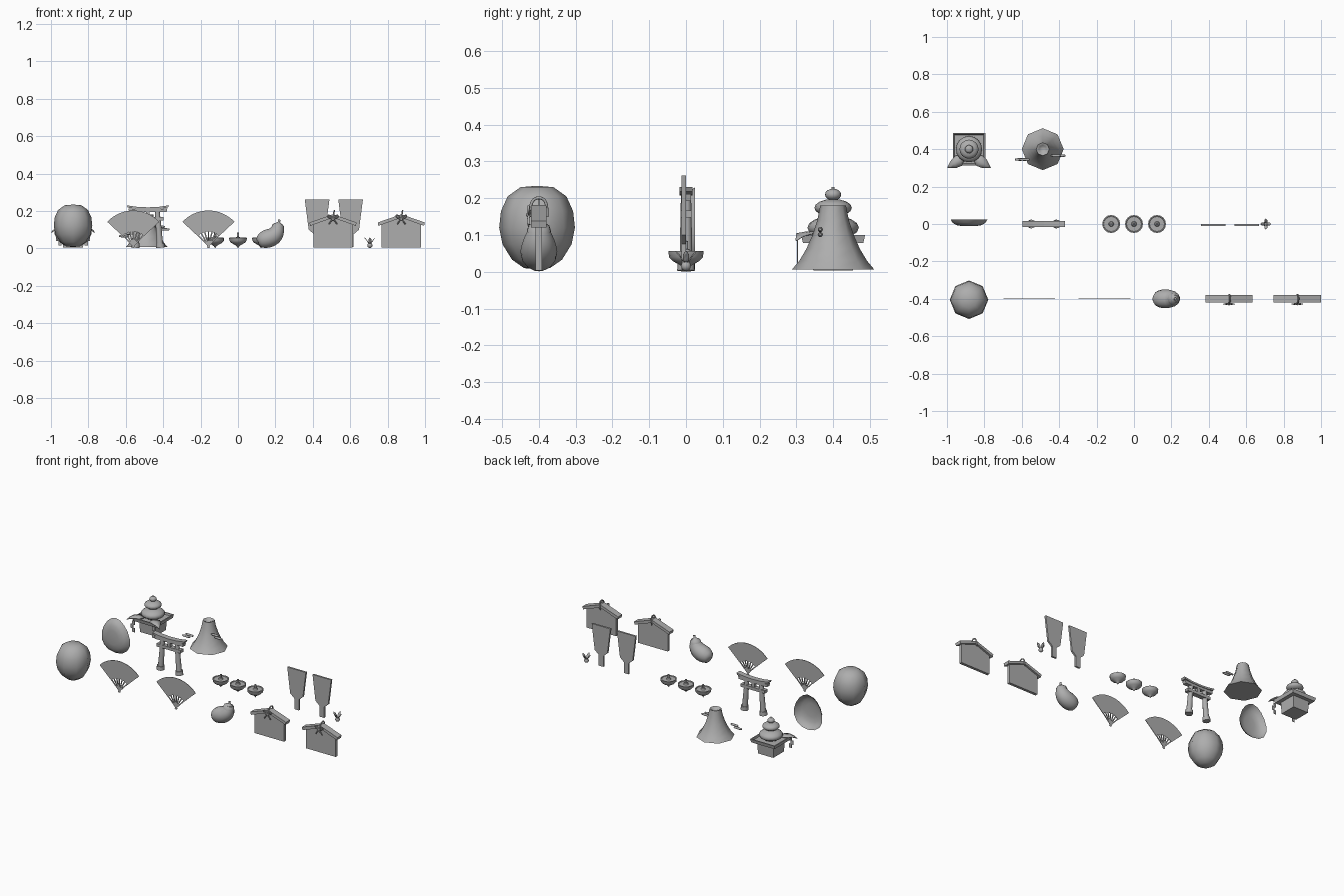
import bpy, bmesh, math
from mathutils import Vector, Matrix

if "Cube" in bpy.data.objects:
    bpy.data.objects.remove(bpy.data.objects["Cube"], do_unlink=True)

grey = bpy.data.materials.new("plain_grey")
grey.use_nodes = True
grey.diffuse_color = (0.42, 0.42, 0.42, 1)
grey.node_tree.nodes["Principled BSDF"].inputs["Base Color"].default_value = (0.42, 0.42, 0.42, 1)


def finish(obj, angle):
    bpy.ops.object.select_all(action="DESELECT")
    obj.select_set(True)
    bpy.context.view_layer.objects.active = obj
    if obj.type == "CURVE":
        bpy.ops.object.convert(target="MESH")
        obj = bpy.context.object
    obj.data.materials.clear()
    obj.data.materials.append(grey)
    if angle:
        bpy.ops.object.shade_smooth_by_angle(angle=math.radians(angle))
    return obj


def add_mesh(name, verts, faces, loc=(0, 0, 0), angle=0):
    me = bpy.data.meshes.new(name)
    me.from_pydata([tuple(v) for v in verts], [], faces)
    bm = bmesh.new()
    bm.from_mesh(me)
    bmesh.ops.remove_doubles(bm, verts=bm.verts, dist=1e-5)
    bmesh.ops.recalc_face_normals(bm, faces=bm.faces)
    bm.to_mesh(me)
    bm.free()
    obj = bpy.data.objects.new(name, me)
    bpy.context.collection.objects.link(obj)
    obj.location = loc
    return finish(obj, angle)


def lathe(name, profile, loc, seg=8, turn=0.0, angle=60, shape=None):
    """Spin an (r, z) profile round z; shape optionally remaps each point."""
    verts, faces = [], []
    for r, z in profile:
        for i in range(seg):
            a = turn + math.tau * i / seg
            v = Vector((r * math.cos(a), r * math.sin(a), z))
            verts.append(shape(v) if shape else v)
    for j in range(len(profile) - 1):
        for i in range(seg):
            k = (i + 1) % seg
            faces.append((j * seg + i, j * seg + k, (j + 1) * seg + k, (j + 1) * seg + i))
    return add_mesh(name, verts, faces, loc, angle)


def ball(name, loc, r, h, seg=16):
    prof = [(r * math.sin(math.pi * i / 8), -h * math.cos(math.pi * i / 8)) for i in range(9)]
    return lathe(name, prof, loc, seg)


def prism(name, outline, depth, loc):
    """Extrude an (x, z) outline along y, centred on loc."""
    n = len(outline)
    verts = [(x, s * depth / 2, z) for s in (-1, 1) for x, z in outline]
    faces = [tuple(range(n)), tuple(range(n, 2 * n))]
    faces += [(i, (i + 1) % n, n + (i + 1) % n, n + i) for i in range(n)]
    return add_mesh(name, verts, faces, loc)


def mirror_outline(half):
    return half + [(-x, z) for x, z in reversed(half) if abs(x) > 1e-6]


def tube(name, pts, radii, loc, res=3):
    """Smooth round sweep through points with a radius at each one."""
    cu = bpy.data.curves.new(name, "CURVE")
    cu.dimensions, cu.bevel_depth, cu.bevel_resolution = "3D", 1.0, res
    cu.use_fill_caps = True
    sp = cu.splines.new("NURBS")
    sp.points.add(len(pts) - 1)
    for p, co, r in zip(sp.points, pts, radii):
        p.co, p.radius = (*co, 1), r
    sp.order_u, sp.use_endpoint_u, sp.resolution_u = min(3, len(pts)), True, 5
    obj = bpy.data.objects.new(name, cu)
    bpy.context.collection.objects.link(obj)
    obj.location = loc
    return finish(obj, 50)


def leaf(name, loc, heading, rows):
    """Bent leaf: rows of (distance, half width, height) along a heading."""
    rot = Matrix.Rotation(heading, 3, "Z")
    verts, faces = [], []
    for d, w, z in rows:
        verts += [rot @ Vector((d, s * w, z + (0 if s else w * 0.15))) for s in (-1, 0, 1)]
    for j in range(len(rows) - 1):
        for i in (0, 1):
            a = 3 * j + i
            faces.append((a, a + 1, a + 4, a + 3))
    obj = add_mesh(name, verts, faces, loc, 50)
    mod = obj.modifiers.new("thickness", "SOLIDIFY")
    mod.thickness = 0.003


# Round wishing doll
lathe("round_doll", [(0, .007), (.035, .01), (.068, .033), (.094, .075), (.103, .12),
                     (.098, .165), (.08, .205), (.045, .23), (0, .234)], (-.882, -.405, 0))

# Face mask: an egg-shaped shell, open at the back
def mask_shape(v):
    return Vector((v.x * .099 * (1 - .2 * v.y), v.z, v.y * .112))


lathe("face_mask", [(0, -.012), (.4, -.011), (.68, -.006), (.88, .006), (1, .025)],
      (-.882, 0, .118), 16, shape=mask_shape)

# Folding fans
SPREAD = math.radians(47)
def polar(r, a):
    return (r * math.sin(a), r * math.cos(a))


for side, x in (("left", -.158), ("right", -.56)):
    steps = [SPREAD * (i / 8 - 1) for i in range(17)]
    paper = [polar(.19, a) for a in steps] + [polar(.078, a) for a in reversed(steps)]
    prism(f"{side}_fan_paper", paper, .003, (x, -.4, .012))
    for i in range(7):
        a = SPREAD * (i - 3) / 3 * .93
        rib = Vector((math.cos(a), -math.sin(a))) * .0035
        ends = [Vector(polar(r, a)) for r in (-.01, .08)]
        prism(f"{side}_fan_rib_{i}", [ends[0] - rib, ends[0] + rib, ends[1] + rib, ends[1] - rib],
              .003, (x, -.4, .012))

# Aubergine with its cap
tube("aubergine", [(-.072, 0, .04), (-.07, 0, .042), (-.035, 0, .046), (.015, 0, .062),
                   (.04, 0, .1), (.046, 0, .13)], [.004, .03, .05, .05, .038, .02],
     (.175, -.4, 0), 5)
cap = lathe("aubergine_cap", [(.034, -.012), (.03, .002), (.012, .014), (.006, .018),
                              (.007, .032), (0, .032)], (.215, -.4, .122), 10)
cap.rotation_euler.y = .2

# Wooden wish plaques with roof and cord
for side, x in (("left", .873), ("right", .508)):
    at = (x, -.4, 0)
    prism(f"{side}_plaque", mirror_outline([(.105, .004), (.105, .128), (0, .168)]), .018, at)
    prism(f"{side}_plaque_roof", mirror_outline([(0, .164), (.122, .12), (.126, .138), (0, .182)])[:4]
          + [(-.126, .138), (-.122, .12)], .042, at)
    tube(f"{side}_cord_arch", [(0, -.026, .15), (.004, -.024, .19), (.008, 0, .205),
                               (.004, .024, .19), (0, .022, .15)], [.004] * 5, at)
    for s in (-1, 1):
        tube(f"{side}_cord_loop_{s}", [(0, -.026, .155), (s * .022, -.028, .185),
                                       (s * .032, -.028, .165), (0, -.026, .155)], [.0035] * 4, at)
        tube(f"{side}_cord_tail_{s}", [(0, -.026, .155), (s * .012, -.03, .145),
                                       (s * .022, -.028, .128)], [.0035] * 3, at)
    ball(f"{side}_cord_knot", (x, -.427, .155), .008, .007, 8)

# Shrine gate
GATE = (-.482, 0, 0)
for s in (-1, 1):
    tube(f"gate_pillar_{s}", [(s * .066, 0, .005), (s * .05, 0, .2)], [.018, .014], GATE)
    tube(f"gate_foot_{s}", [(s * .067, 0, .003), (s * .065, 0, .028)], [.024, .023], GATE)
prism("gate_top_beam", mirror_outline([(0, .208), (.06, .21), (.107, .218), (.113, .23),
                                       (.06, .222), (0, .219)])[:6] + [(-.06, .222), (-.113, .23),
      (-.107, .218), (-.06, .21)], .034, GATE)
prism("gate_under_beam", [(-.1, .193), (.1, .193), (.104, .212), (.06, .211), (-.06, .211),
                          (-.104, .212)], .026, GATE)
prism("gate_tie_beam", mirror_outline([(.085, .148), (.085, .167)]), .03, GATE)
prism("gate_strut", mirror_outline([(.01, .165), (.01, .196)]), .024, GATE)

# Spinning tops
for i, x in enumerate((-.122, 0, .123)):
    lathe(f"spinning_top_{i}", [(0, 0), (.006, .01), (.016, .018), (.036, .029), (.046, .04),
                                (.048, .056), (.042, .057), (.04, .053), (.014, .053), (.01, .061),
                                (.006, .062), (.006, .083), (0, .085)], (x, 0, 0), 16, angle=35)

# Paddles
for side, x in (("left", .602), ("right", .423)):
    prism(f"{side}_paddle", mirror_outline([(.016, .006), (.016, .075), (.045, .1), (.066, .262)]),
          .012, (x, -.006, 0))

# Shuttlecock
ball("shuttle_seed", (.705, 0, .016), .014, .014, 10)
for i in range(4):
    leaf(f"shuttle_feather_{i}", (.705, 0, 0), i * math.pi / 2,
         [(.003, .003, .022), (.01, .008, .035), (.019, .008, .048), (.027, .001, .057)])

# Rice cakes on an offering stand
CX, CY = -.882, .4
R2 = math.sqrt(2)
stand = [(0, .004), (.054, .004), (.058, .078), (.082, .078), (.087, .1), (.08, .1), (.077, .089), (0, .089)]
lathe("offering_stand", [(r * R2, z) for r, z in stand], (CX, CY, 0), 4, math.pi / 4, 0)
ball("lower_rice_cake", (CX, CY, .12), .07, .032)
ball("upper_rice_cake", (CX, CY, .174), .051, .024)
ball("citrus", (CX, CY, .21), .022, .016)
tube("citrus_stalk", [(0, 0, .222), (0, 0, .231)], [.004, .004], (CX, CY, 0))
for s in (-1, 1):
    leaf(f"offering_leaf_{s}", (CX + s * .03, CY - .045, 0), math.radians(-90 + s * 57),
         [(0, .012, .1), (.03, .032, .106), (.06, .026, .105), (.085, .012, .098), (.103, .001, .086)])
    for i in range(3):
        prism(f"paper_streamer_{s}_{i}", mirror_outline([(.009, 0), (.009, .026)]), .003,
              (CX + s * (.07 + .012 * (i % 2)), CY - .097, .062 - .023 * i))

# Mountain with a crater, and drifting clouds
lathe("mountain", [(0, .006), (.112, .006), (.092, .03), (.073, .062), (.056, .1), (.043, .14),
                   (.035, .18), (.026, .178), (.02, .168), (0, .165)], (-.488, .4, 0))
for name, x, y, z, s in (("west", -.597, .345, .072, 1), ("east", -.405, .365, .108, -1)):
    for i, shift in enumerate((-.012, .012)):
        pts = [(d, 0, 0) for d in (-.028, -.024, .024, .028)]
        tube(f"{name}_cloud_{i}", pts, [.003, .007, .007, .003],
             (x + s * shift, y, z + (i - .5) * .014))
